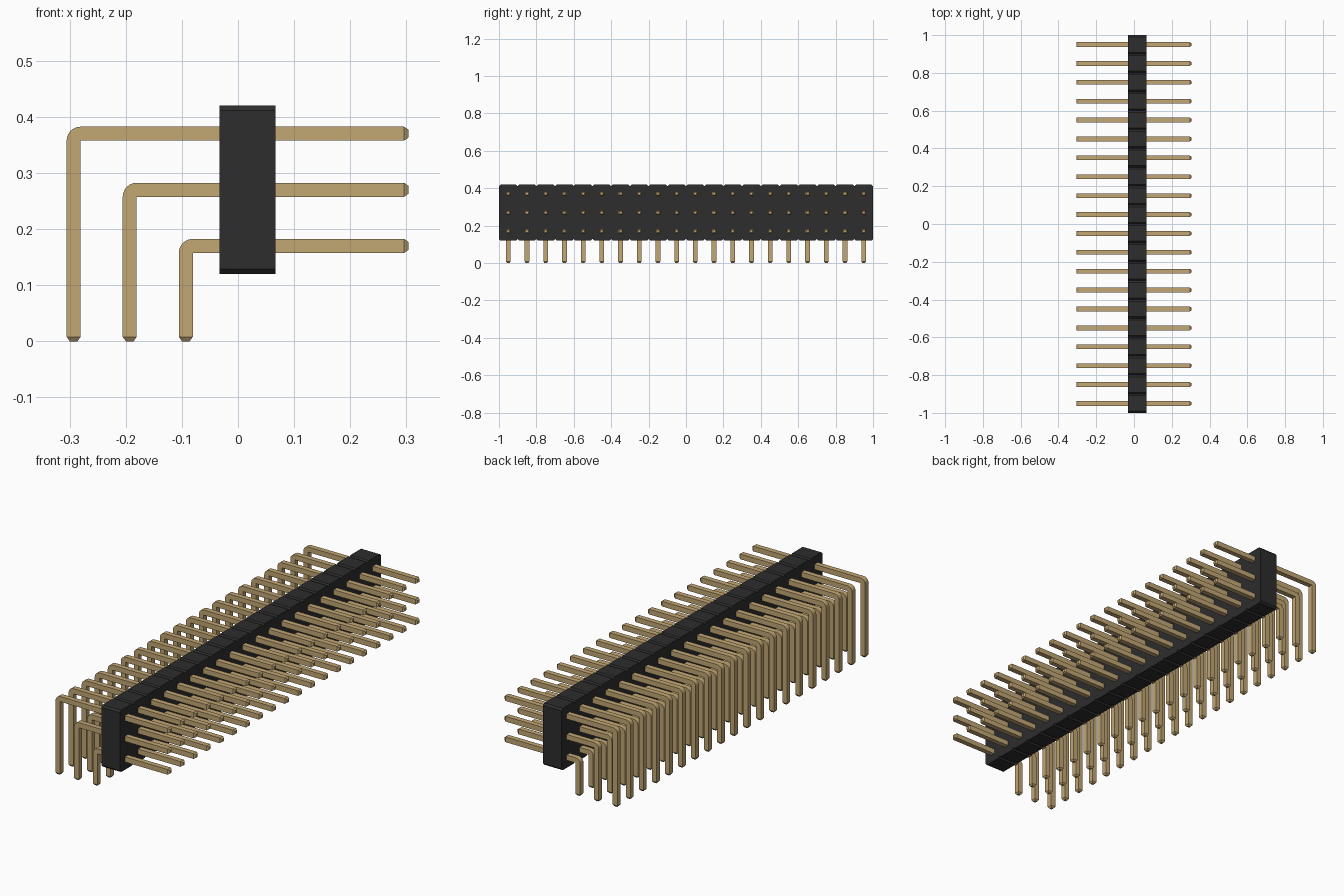
import bpy, bmesh, math
from mathutils import Matrix, Vector

COUNT, PITCH = 20, 0.1
HALF = 0.0125          # half thickness of a pin
TIP = 0.008            # length of the tapered tip
FIRST_Y = -PITCH * (COUNT - 1) / 2

if "Cube" in bpy.data.objects:
    bpy.data.objects.remove(bpy.data.objects["Cube"])


def make_material(name, rgb):
    mat = bpy.data.materials.new(name)
    mat.use_nodes = True
    mat.diffuse_color = (*rgb, 1)
    mat.node_tree.nodes["Principled BSDF"].inputs["Base Color"].default_value = (*rgb, 1)
    return mat


def prism(bm, points, direction):
    """Extrude a closed outline into a solid."""
    face = bm.faces.new([bm.verts.new(p) for p in points])
    out = bmesh.ops.extrude_face_region(bm, geom=[face])
    verts = [g for g in out["geom"] if isinstance(g, bmesh.types.BMVert)]
    bmesh.ops.translate(bm, verts=verts, vec=direction)
    bmesh.ops.recalc_face_normals(bm, faces=bm.faces)


def finish(bm, name, mat):
    mesh = bpy.data.meshes.new(name)
    bm.to_mesh(mesh)
    bm.free()
    mesh.materials.append(mat)
    obj = bpy.data.objects.new(name, mesh)
    bpy.context.collection.objects.link(obj)
    return obj


def taper_end(bm, axis):
    """Pull the end face out along the axis and shrink it to a blunt tip."""
    ends = [f for f in bm.faces if f.normal.dot(axis) > 0.99]
    end = max(ends, key=lambda f: f.calc_center_median().dot(axis))
    tip = bmesh.ops.extrude_discrete_faces(bm, faces=[end])["faces"][0]
    centre = tip.calc_center_median()
    bmesh.ops.scale(bm, verts=tip.verts, vec=(0.55,) * 3, space=Matrix.Translation(-centre))
    bmesh.ops.translate(bm, verts=tip.verts, vec=axis * TIP)


black = make_material("black plastic", (0.026, 0.026, 0.026))
gold = make_material("gold metal", (0.54, 0.385, 0.175))

# Housing: outline with a small V notch between neighbouring cells
LOW, HIGH, CHAMFER = 0.12, 0.42, 0.009
upper = []
for i in range(COUNT):
    y0 = -1 + i * PITCH
    upper += [(y0, HIGH - CHAMFER), (y0 + CHAMFER, HIGH), (y0 + PITCH - CHAMFER, HIGH)]
upper.append((1, HIGH - CHAMFER))
lower = [(y, LOW + HIGH - z) for y, z in reversed(upper)]
bm = bmesh.new()
prism(bm, [(-0.033, y, z) for y, z in upper + lower], (0.1, 0, 0))
finish(bm, "housing", black)

# Three rows of right-angle pins, repeated along the housing
for name, leg_x, z in (("lower_pins", -0.093, 0.17),
                       ("middle_pins", -0.193, 0.27),
                       ("upper_pins", -0.293, 0.37)):
    corner = Vector((leg_x + HALF, z - HALF))
    bend = [(corner.x - 2 * HALF * math.cos(a), corner.y + 2 * HALF * math.sin(a))
            for a in (math.pi / 2 * k / 6 for k in range(7))]
    end_x = 0.304 - TIP
    outline = [(corner.x, TIP), (leg_x - HALF, TIP), *bend,
               (end_x, z + HALF), (end_x, z - HALF), tuple(corner)]
    bm = bmesh.new()
    prism(bm, [(px, FIRST_Y - HALF, pz) for px, pz in outline], (0, 2 * HALF, 0))
    taper_end(bm, Vector((1, 0, 0)))
    taper_end(bm, Vector((0, 0, -1)))
    pins = finish(bm, name, gold)

    bpy.ops.object.select_all(action="DESELECT")
    pins.select_set(True)
    bpy.context.view_layer.objects.active = pins
    bpy.ops.object.shade_smooth_by_angle(angle=math.radians(25))

    array = pins.modifiers.new("repeat", "ARRAY")
    array.count = COUNT
    array.use_relative_offset = False
    array.use_constant_offset = True
    array.constant_offset_displace = (0, PITCH, 0)
